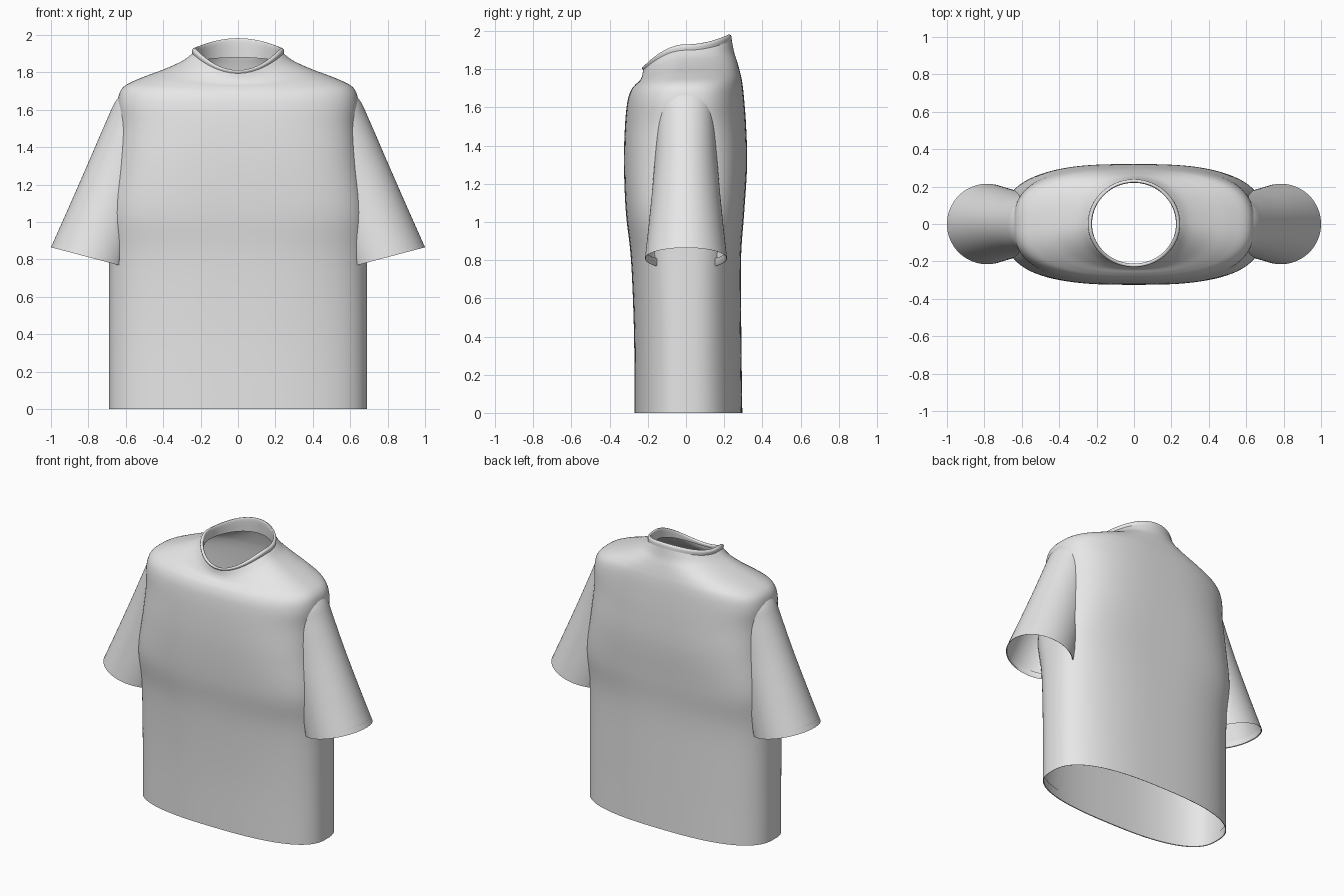
import bpy, bmesh, math

cube = bpy.data.objects.get("Cube")
if cube:
    bpy.data.objects.remove(cube, do_unlink=True)

fabric = bpy.data.materials.new("light grey fabric")
fabric.use_nodes = True
fabric.diffuse_color = (0.8, 0.8, 0.8, 1)
fabric.node_tree.nodes["Principled BSDF"].inputs["Base Color"].default_value = (0.8, 0.8, 0.8, 1)

SEGMENTS = 96


def smooth_rows(rows, steps=5):
    """Fill in rows of profile values with a Catmull-Rom curve."""
    out = []
    for i in range(len(rows) - 1):
        quad = zip(rows[max(i - 1, 0)], rows[i], rows[i + 1], rows[min(i + 2, len(rows) - 1)])
        quad = list(quad)
        for s in range(steps):
            t = s / steps
            out.append([b + t * (c - a) / 2 + t * t * (a - 2.5 * b + 2 * c - d / 2)
                        + t ** 3 * (1.5 * (b - c) + (d - a) / 2) for a, b, c, d in quad])
    return out + [list(rows[-1])]


def signed_power(v, p):
    return math.copysign(abs(v) ** p, v)


def loft(name, rings, skip=None):
    """Skin a list of closed rings of points; skip drops unwanted faces."""
    bm = bmesh.new()
    loops = [[bm.verts.new(p) for p in ring] for ring in rings]
    for low, high in zip(loops, loops[1:]):
        for i in range(SEGMENTS):
            j = (i + 1) % SEGMENTS
            quad = (low[i], low[j], high[j], high[i])
            if not (skip and all(skip(v.co) for v in quad)):
                bm.faces.new(quad)
    loose = [v for v in bm.verts if not v.link_faces]
    bmesh.ops.delete(bm, geom=loose, context="VERTS")
    bmesh.ops.recalc_face_normals(bm, faces=bm.faces)
    mesh = bpy.data.meshes.new(name)
    bm.to_mesh(mesh)
    bm.free()
    mesh.materials.append(fabric)
    obj = bpy.data.objects.new(name, mesh)
    bpy.context.collection.objects.link(obj)
    bpy.ops.object.select_all(action="DESELECT")
    obj.select_set(True)
    bpy.context.view_layer.objects.active = obj
    bpy.ops.object.shade_smooth_by_angle(angle=math.radians(50))
    return obj


# Torso rows: half width, front y, back y, side z, front z, back z, squareness
body_rows = smooth_rows([
    (.69, -.27, .295, 0, 0, 0, 2.6),
    (.69, -.272, .29, .4, .4, .4, 2.6),
    (.69, -.288, .288, .8, .8, .8, 2.7),
    (.69, -.315, .305, 1.05, 1.05, 1.05, 3.1),
    (.655, -.325, .32, 1.3, 1.3, 1.3, 3),
    (.638, -.32, .315, 1.5, 1.5, 1.5, 2.8),
    (.643, -.307, .303, 1.64, 1.63, 1.66, 2.7),
    (.615, -.288, .293, 1.72, 1.69, 1.74, 2.6),
    (.52, -.265, .282, 1.77, 1.72, 1.79, 2.5),
    (.40, -.243, .268, 1.815, 1.74, 1.84, 2.3),
    (.30, -.23, .252, 1.86, 1.765, 1.89, 2.1),
    (.245, -.225, .24, 1.90, 1.795, 1.95, 2),
])


def body_ring(row):
    half, front, back, z_side, z_front, z_back, square = row
    ring = []
    for i in range(SEGMENTS):
        a = 2 * math.pi * i / SEGMENTS
        c, s = math.cos(a), math.sin(a)
        depth, z_end = (back, z_back) if s > 0 else (-front, z_front)
        ring.append((half * signed_power(c, 2 / square), depth * signed_power(s, 2 / square),
                     z_side + (z_end - z_side) * s * s))
    return ring


def body_side(y, z):
    """Half width of the torso at a given depth and height."""
    row = min(body_rows, key=lambda r: abs(r[3] - z))
    depth = row[2] if y > 0 else -row[1]
    return row[0] * max(0, 1 - abs(y / depth) ** row[6]) ** (1 / row[6])


loft("torso", [body_ring(r) for r in body_rows])

# Rolled collar with a band turned down inside the neck
collar_rows = smooth_rows([
    (.245, -.225, .24, 1.90, 1.795, 1.95, 2),
    (.246, -.23, .238, 1.92, 1.806, 1.972, 2),
    (.235, -.223, .23, 1.93, 1.812, 1.981, 2),
    (.225, -.212, .22, 1.922, 1.806, 1.972, 2),
    (.226, -.214, .224, 1.86, 1.79, 1.88, 2),
], 4)
loft("collar", [body_ring(r) for r in collar_rows])

# Turned-up hem inside the bottom edge
hem_rows = [(.69, -.27, .295, 0, 0, 0, 2.6),
            (.685, -.265, .29, .002, .002, .002, 2.6),
            (.685, -.265, .29, .06, .06, .06, 2.6)]
loft("hem", [body_ring(r) for r in hem_rows])

# Sleeve rows: outer x, outer z, half length in x, half width in y
sleeve_rows = smooth_rows([
    (1.0, .865, .215, .215),
    (.90, 1.09, .20, .19),
    (.795, 1.33, .18, .167),
    (.70, 1.55, .14, .15),
    (.658, 1.64, .11, .14),
    (.61, 1.70, .09, .11),
], 10)
# Cuff fold on the inside of the opening
sleeve_rows = [(.985, .90, .205, .207), (.994, .867, .21, .21)] + sleeve_rows

for name, side in (("left_sleeve", 1), ("right_sleeve", -1)):
    rings = []
    for outer, z_outer, rx, ry in sleeve_rows:
        ring = []
        for i in range(SEGMENTS):
            a = 2 * math.pi * i / SEGMENTS
            x = outer - rx + rx * math.cos(a)
            y = ry * math.sin(a)
            z = z_outer - .264 * (outer - x)
            # Rest the inner wall just beneath the torso surface
            x = max(x, body_side(y, z) - .012)
            ring.append((side * x, y, z))
        rings.append(ring)
    loft(name, rings, lambda p: abs(p.x) < body_side(p.y, p.z) - .008)
